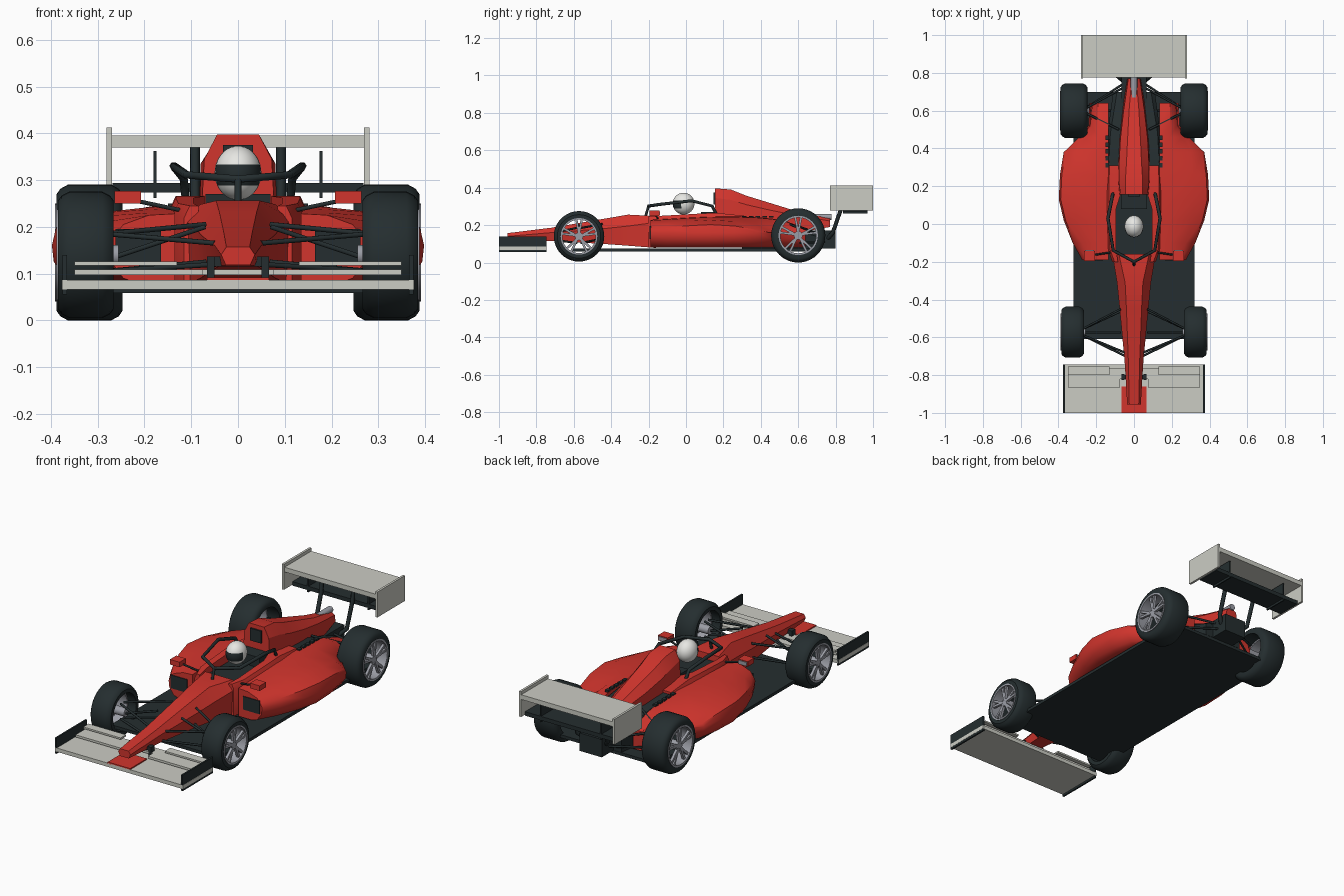
import bpy, bmesh, math
from mathutils import Vector

if "Cube" in bpy.data.objects:
    bpy.data.objects.remove(bpy.data.objects["Cube"], do_unlink=True)


def material(name, rgb):
    m = bpy.data.materials.new(name)
    m.use_nodes = True
    m.diffuse_color = (*rgb, 1)
    m.node_tree.nodes["Principled BSDF"].inputs["Base Color"].default_value = (*rgb, 1)
    return m


RED = material("red paint", (0.64, 0.035, 0.026))
DARK = material("dark rubber and carbon", (0.018, 0.027, 0.029))
LIGHT = material("pale wing grey", (0.6, 0.605, 0.55))
WHITE = material("helmet white", (0.8, 0.8, 0.77))
SILVER = material("rim silver", (0.33, 0.34, 0.38))
SIDES = (("left", 1), ("right", -1))


def finish(name, bm, mats, angle=None):
    bmesh.ops.recalc_face_normals(bm, faces=bm.faces)
    me = bpy.data.meshes.new(name)
    bm.to_mesh(me)
    bm.free()
    for m in mats if isinstance(mats, tuple) else (mats,):
        me.materials.append(m)
    ob = bpy.data.objects.new(name, me)
    bpy.context.collection.objects.link(ob)
    if angle:
        bpy.ops.object.select_all(action="DESELECT")
        ob.select_set(True)
        bpy.context.view_layer.objects.active = ob
        bpy.ops.object.shade_smooth_by_angle(angle=math.radians(angle))
    return ob


def box(name, x, y, z, mat):
    """Box from (low, high) ranges."""
    bm = bmesh.new()
    bmesh.ops.create_cube(bm, size=1)
    for v in bm.verts:
        v.co = [(lo + hi) / 2 + c * (hi - lo) for c, (lo, hi) in zip(v.co, (x, y, z))]
    return finish(name, bm, mat)


def side_boxes(name, x, y, z, mat):
    for side, s in SIDES:
        box(f"{side}_{name}", sorted((s * x[0], s * x[1])), y, z, mat)


def skin(name, rings, mat, caps=True, closed=False, angle=None):
    """Bridge a row of equal point loops into one surface."""
    bm = bmesh.new()
    loops = [[bm.verts.new(p) for p in ring] for ring in rings]
    pairs = list(zip(loops, loops[1:])) + ([(loops[-1], loops[0])] if closed else [])
    for a, b in pairs:
        for i in range(len(a)):
            j = (i + 1) % len(a)
            bm.faces.new((a[i], a[j], b[j], b[i]))
    if caps:
        bm.faces.new(loops[0])
        bm.faces.new(loops[-1])
    return finish(name, bm, mat, angle)


def hull(name, stations, mat, angle=25):
    """Six sided hull: y, top/mid/bottom half widths, top/mid/bottom heights."""
    rings = []
    for y, tw, mw, bw, zt, zm, zb in stations:
        half = [(tw, zt), (mw, zm), (bw, zb)]
        rings.append([(x, y, z) for x, z in half] + [(-x, y, z) for x, z in half[::-1]])
    return skin(name, rings, mat, angle=angle)


def lathe(name, profile, y, z, mat, n=40):
    """Revolve a closed (x, radius) profile about an axle."""
    rings = []
    for k in range(n):
        a = math.tau * k / n
        rings.append([(x, y + r * math.cos(a), z + r * math.sin(a)) for x, r in profile])
    return skin(name, rings, mat, caps=False, closed=True, angle=35)


def tube(name, points, radius, mat=DARK):
    cu = bpy.data.curves.new(name + "_path", "CURVE")
    cu.dimensions = "3D"
    cu.bevel_depth, cu.bevel_resolution, cu.use_fill_caps = radius, 1, True
    sp = cu.splines.new("POLY")
    sp.points.add(len(points) - 1)
    for p, co in zip(sp.points, points):
        p.co = (*co, 1)
    helper = bpy.data.objects.new(name + "_path", cu)
    bpy.context.collection.objects.link(helper)
    dg = bpy.context.evaluated_depsgraph_get()
    me = bpy.data.meshes.new_from_object(helper.evaluated_get(dg))
    bpy.data.objects.remove(helper)
    me.materials.clear()
    me.materials.append(mat)
    bpy.context.collection.objects.link(bpy.data.objects.new(name, me))


# Floor and gearbox
box("floor", (-0.32, 0.32), (-0.61, 0.7), (0.058, 0.074), DARK)
box("gearbox", (-0.065, 0.065), (0.5, 0.8), (0.075, 0.17), DARK)

# Nose
hull("nose", [(-0.955, .025, .036, .026, .157, .14, .118), (-0.72, .03, .05, .042, .186, .16, .115),
              (-0.45, .04, .076, .066, .232, .18, .1), (-0.31, .047, .09, .08, .256, .195, .09),
              (-0.16, .08, .115, .11, .248, .215, .078)], RED)

# Cockpit tub walls and dark interior
for side, s in SIDES:
    rings = []
    for y, xi, xo, zt in ((-0.2, .085, .115, .245), (-0.13, .095, .14, .25), (0.08, .095, .145, .262),
                          (0.16, .07, .145, .266), (0.31, .06, .142, .25)):
        rings.append([(s * x, y, z) for x, z in ((xi, .08), (xi, zt), (xo - .012, zt), (xo, zt - .025), (xo, .08))])
    skin(f"{side}_cockpit_wall", rings, RED, angle=25)
box("cockpit_interior", (-0.1, 0.1), (-0.165, 0.17), (0.08, 0.215), DARK)
box("headrest", (-0.07, 0.07), (0.08, 0.16), (0.21, 0.27), DARK)

# Engine cover, air intake and rear deck
hull("engine_cover", [(0.155, .045, .072, .08, .397, .345, .2), (0.24, .045, .08, .085, .39, .335, .2),
                      (0.32, .04, .079, .085, .358, .31, .19), (0.45, .034, .072, .08, .318, .28, .18),
                      (0.6, .026, .055, .062, .272, .25, .16), (0.77, .012, .03, .035, .235, .222, .19)], RED)
box("air_intake", (-0.032, 0.032), (0.146, 0.156), (0.31, 0.375), DARK)
hull("rear_deck", [(0.3, .135, .14, .14, .238, .22, .075), (0.48, .125, .14, .14, .225, .2, .075),
                   (0.7, .09, .11, .11, .15, .14, .075)], DARK)
tube("exhaust", [(0, 0.67, 0.243), (0, 0.778, 0.243)], 0.018, SILVER)

# Sidepods with intake plates and cooling slots
for side, s in SIDES:
    rings = []
    for y, xo, zt, zs in ((-0.19, .275, .228, .205), (-0.1, .325, .233, .212), (0.02, .372, .24, .222),
                          (0.13, .398, .245, .228), (0.26, .392, .246, .22), (0.38, .372, .242, .2),
                          (0.46, .29, .235, .185), (0.52, .242, .225, .18), (0.64, .235, .185, .16)):
        xs = .2 + (xo - .2) * .6
        rings.append([(s * x, y, z) for x, z in (
            (.135, zt), (.19, zt - .003), (xs, zs), (xo - .01, zs - .025), (xo, .16),
            (xo - .004, .125), (xo - .03, .09), (xo - .06, .08), (.135, .08))])
    skin(f"{side}_sidepod", rings, RED, angle=40)
    for k in range(5):
        y = 0.3 + k * 0.036
        box(f"{side}_cooling_slot_{k + 1}", sorted((s * .132, s * .15)), (y, y + .024), (.24, .25), DARK)
side_boxes("sidepod_intake", (0.165, 0.262), (-0.194, -0.188), (0.125, 0.195), DARK)

# Helmet with visor faces chosen by height and direction
bm = bmesh.new()
bmesh.ops.create_uvsphere(bm, u_segments=28, v_segments=20, radius=1)
for f in bm.faces:
    c = f.calc_center_median()
    f.material_index = int(c.y < -0.25 and -0.42 < c.z < 0.36)
for v in bm.verts:
    v.co = Vector((v.co.x * .05, v.co.y * .058, v.co.z * .058)) + Vector((0, -0.013, 0.315))
finish("helmet", bm, (WHITE, DARK), 40)

# Cockpit guard
half = [(.112, .16, .262), (.116, .14, .302), (.138, .03, .33), (.11, -.14, .311)]
tube("cockpit_guard", half + [(0, -.2, .302)] + [(-x, y, z) for x, y, z in half[::-1]], 0.009)
tube("guard_post", [(0, -.2, .302), (0, -.22, .235)], 0.008)

# Mirrors
side_boxes("mirror", (0.207, 0.264), (-0.195, -0.142), (0.25, 0.277), RED)
side_boxes("mirror_glass", (0.212, 0.259), (-0.143, -0.138), (0.254, 0.273), SILVER)
for side, s in SIDES:
    tube(f"{side}_mirror_stalk", [(s * .12, -.15, .235), (s * .22, -.165, .256)], 0.005)

# Front wing
box("front_wing_main", (-0.376, 0.376), (-1, -0.745), (0.066, 0.086), LIGHT)
box("front_wing_centre", (-0.066, 0.066), (-1, -0.86), (0.08, 0.092), RED)
side_boxes("front_wing_lower_flap", (0.075, 0.35), (-0.865, -0.765), (0.097, 0.109), LIGHT)
box("front_wing_bridge", (-0.08, 0.08), (-0.82, -0.765), (0.097, 0.109), LIGHT)
side_boxes("front_wing_upper_flap", (0.13, 0.35), (-0.8, -0.755), (0.117, 0.126), LIGHT)
side_boxes("front_wing_endplate", (0.366, 0.375), (-1, -0.745), (0.055, 0.14), DARK)
side_boxes("nose_pylon", (0.05, 0.066), (-0.825, -0.795), (0.085, 0.137), DARK)
box("nose_mount", (-0.05, 0.05), (-0.82, -0.8), (0.115, 0.137), DARK)

# Rear wing
box("rear_wing_main", (-0.272, 0.272), (0.775, 1), (0.37, 0.395), LIGHT)
side_boxes("rear_wing_endplate", (0.269, 0.281), (0.77, 1), (0.277, 0.412), LIGHT)
box("rear_wing_lower_plane", (-0.268, 0.268), (0.84, 0.97), (0.273, 0.294), DARK)
side_boxes("rear_wing_fin", (0.174, 0.181), (0.84, 0.97), (0.262, 0.362), DARK)
for side, s in SIDES:
    tube(f"{side}_rear_wing_leg", [(s * .06, .76, .13), (s * .09, .785, .16), (s * .092, .83, .29),
                                  (s * .092, .84, .37)], 0.011)

# Wheels: tyre, rim, paired spokes, hub
for side, s in SIDES:
    for end, y, z, r, xi, xo in (("front", -0.572, .14, .135, .266, .385), ("rear", 0.6, .145, .145, .247, .388)):
        name = f"{side}_{end}"
        tyre = ((xi, .72), (xi, .86), (xi + .008, .94), (xi + .024, 1), (xo - .024, 1), (xo - .008, .94),
                (xo, .86), (xo, .72))
        lathe(f"{name}_tyre", [(s * x, k * r) for x, k in tyre], y, z, DARK)
        rim = ((xo - .07, .67), (xo - .07, .725), (xo + .003, .725), (xo + .003, .66))
        lathe(f"{name}_rim", [(s * x, k * r) for x, k in rim], y, z, SILVER)
        hub = ((xi - .01, .001), (xi - .01, .16), (xo - .005, .16), (xo - .005, .001))
        lathe(f"{name}_hub", [(s * x, k * r) for x, k in hub], y, z, SILVER, 16)
        bm = bmesh.new()
        for k in range(5):
            for spread in (-.16, .16):
                a0 = math.tau * k / 5 + math.pi / 2
                a1 = a0 + spread
                p, q = (Vector((0, math.cos(a), math.sin(a))) * d * r for a, d in ((a0, .1), (a1, .69)))
                w = (q - p).normalized().cross(Vector((1, 0, 0))) * .006
                quad = [[bm.verts.new((s * x, y + v.y, z + v.z)) for v in (p - w, p + w, q + w, q - w)]
                        for x in (xo - .018, xo - .004)]
                bm.faces.new(quad[0])
                bm.faces.new(quad[1])
                for i in range(4):
                    j = (i + 1) % 4
                    bm.faces.new((quad[0][i], quad[0][j], quad[1][j], quad[1][i]))
        finish(f"{name}_spokes", bm, SILVER)

# Suspension arms
ARMS = {"front_upper_fore_arm": ((.05, -.68, .165), (.28, -.585, .185)),
        "front_upper_aft_arm": ((.07, -.45, .205), (.28, -.56, .185)),
        "front_lower_fore_arm": ((.045, -.7, .12), (.28, -.585, .105)),
        "front_lower_aft_arm": ((.065, -.46, .125), (.28, -.56, .105)),
        "front_push_rod": ((.07, -.575, .2), (.28, -.575, .13)),
        "rear_upper_fore_arm": ((.08, .5, .23), (.26, .59, .19)),
        "rear_upper_aft_arm": ((.06, .72, .15), (.26, .61, .19)),
        "rear_lower_aft_arm": ((.06, .74, .11), (.26, .61, .105)),
        "rear_drive_shaft": ((.05, .6, .145), (.26, .6, .145))}
for side, s in SIDES:
    for name, pts in ARMS.items():
        tube(f"{side}_{name}", [(s * x, y, z) for x, y, z in pts], 0.006)
